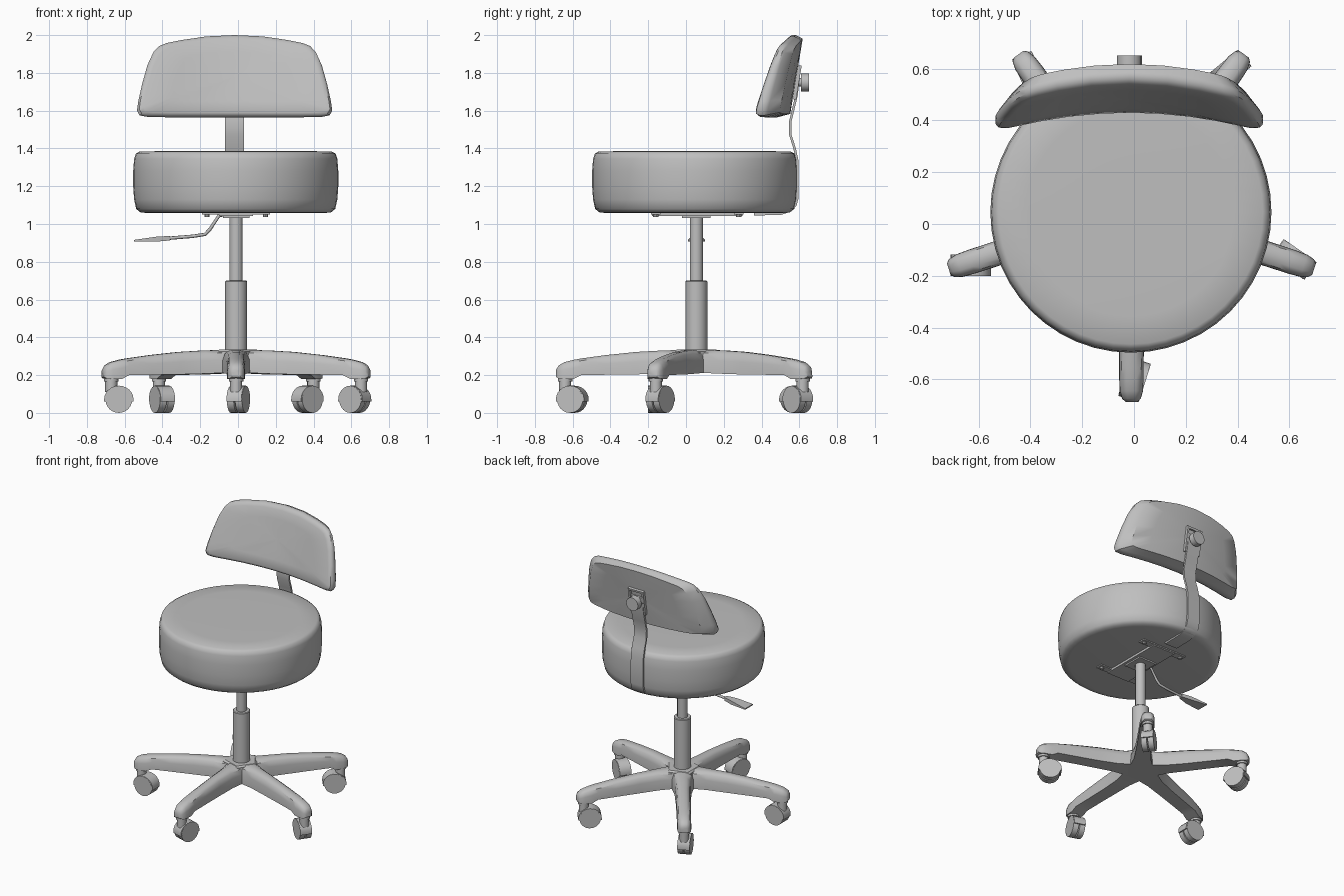
import bpy, bmesh, math
from mathutils import Vector, Matrix

cube = bpy.data.objects.get("Cube")
if cube:
    bpy.data.objects.remove(cube, do_unlink=True)

grey = bpy.data.materials.new("plain grey")
grey.use_nodes = True
grey.diffuse_color = (0.52, 0.52, 0.52, 1)
grey.node_tree.nodes["Principled BSDF"].inputs["Base Color"].default_value = (0.52, 0.52, 0.52, 1)

CX, CY = -0.01, 0.055          # column axis
STRAP_X = -0.018               # centre line of the backrest


def finish(name, bm, angle=35):
    bmesh.ops.remove_doubles(bm, verts=bm.verts, dist=1e-5)
    bmesh.ops.recalc_face_normals(bm, faces=bm.faces)
    mesh = bpy.data.meshes.new(name)
    bm.to_mesh(mesh)
    bm.free()
    mesh.materials.append(grey)
    ob = bpy.data.objects.new(name, mesh)
    bpy.context.collection.objects.link(ob)
    bpy.ops.object.select_all(action='DESELECT')
    ob.select_set(True)
    bpy.context.view_layer.objects.active = ob
    bpy.ops.object.shade_smooth_by_angle(angle=math.radians(angle))
    return ob


def loft(name, rings, angle=35):
    """Skin a list of closed rings and cap both ends."""
    bm = bmesh.new()
    rows = [[bm.verts.new(p) for p in ring] for ring in rings]
    n = len(rows[0])
    for a, b in zip(rows, rows[1:]):
        for i in range(n):
            bm.faces.new((a[i], a[(i + 1) % n], b[(i + 1) % n], b[i]))
    bm.faces.new(rows[0])
    bm.faces.new(rows[-1])
    return finish(name, bm, angle)


def lathe(name, profile, x, y, sides=32, angle=35):
    """Vertical turned part from (radius, height) pairs."""
    turn = [2 * math.pi * i / sides for i in range(sides)]
    return loft(name, [[(x + r * math.cos(t), y + r * math.sin(t), z) for t in turn]
                       for r, z in profile], angle)


def cylinder(name, centre, axis, radius, depth, sides=20):
    bm = bmesh.new()
    rot = Vector((0, 0, 1)).rotation_difference(Vector(axis)).to_matrix().to_4x4()
    bmesh.ops.create_cone(bm, cap_ends=True, segments=sides, radius1=radius, radius2=radius,
                          depth=depth, matrix=Matrix.Translation(centre) @ rot)
    return finish(name, bm)


def box(name, x0, x1, y0, y1, z0, z1):
    return loft(name, [[(x0, y0, z), (x1, y0, z), (x1, y1, z), (x0, y1, z)] for z in (z0, z1)])


def strip(name, path, width, thick):
    """Flat strap swept along (y, z) points."""
    rings = []
    for i, (y, z) in enumerate(path):
        a, b = path[max(i - 1, 0)], path[min(i + 1, len(path) - 1)]
        d = Vector((b[0] - a[0], b[1] - a[1])).normalized() * thick / 2
        ny, nz = -d.y, d.x
        rings.append([(STRAP_X + s * width / 2, y + k * ny, z + k * nz)
                      for s, k in ((-1, -1), (1, -1), (1, 1), (-1, 1))])
    return loft(name, rings)


# Round seat cushion
lathe("seat_cushion", [(0.47, 1.058), (0.505, 1.062), (0.527, 1.08), (0.538, 1.13), (0.543, 1.2),
                       (0.543, 1.28), (0.538, 1.345), (0.529, 1.372), (0.51, 1.383),
                       (0.40, 1.386), (0.1, 1.386)], -0.012, 0.046, 48, 50)

# Backrest: concentric outlines pushed to a depth between front and rear surfaces
half = [(0, 1.565), (0.12, 1.565), (0.25, 1.565), (0.36, 1.565), (0.46, 1.567), (0.503, 1.575),
        (0.517, 1.60), (0.51, 1.65), (0.49, 1.74), (0.462, 1.84), (0.43, 1.91), (0.40, 1.942),
        (0.36, 1.958), (0.28, 1.974), (0.15, 1.993), (0, 2.0)]
outline = half + [(-x, z) for x, z in half[-2:0:-1]]


def back_point(u, z, depth):
    front = 0.43 + 0.276 * (z - 1.6)
    rear = 0.555 + 0.165 * (z - 1.6)
    return (STRAP_X + u, front + (rear - front) * depth - 0.28 * u * u, z)


rings = []
for depth, ix, iz, s in [(0, 0.05, 0.03, 0.05), (0, 0.05, 0.03, 0.35), (0, 0.05, 0.03, 0.7),
                         (0.02, 0.035, 0.025, 1), (0.1, 0.012, 0.01, 1), (0.25, 0, 0, 1),
                         (0.5, 0, 0, 1), (0.6, 0.01, 0.004, 1), (1, 0.06, 0.018, 1),
                         (1, 0.06, 0.018, 0.7), (1, 0.06, 0.018, 0.35), (1, 0.06, 0.018, 0.05)]:
    rings.append([back_point(u * (1 - ix / 0.517) * s,
                             1.78 + (z - 1.78) * (1 - iz / 0.218) * s, depth) for u, z in outline])
loft("backrest", rings, 40)

# Strap carrying the backrest, slot frame and clamp knob
strip("backrest_strap", [(0.36, 1.052), (0.50, 1.054), (0.55, 1.07), (0.58, 1.10), (0.59, 1.14),
                         (0.588, 1.34), (0.575, 1.40), (0.553, 1.47), (0.551, 1.54),
                         (0.566, 1.60), (0.585, 1.68), (0.597, 1.79)], 0.10, 0.013)
for side in (-1, 1):
    x = STRAP_X + side * 0.055
    rail = strip("slot_rail", [(0.572, 1.66), (0.602, 1.84)], 0.014, 0.022)
    rail.location.x = side * 0.055
strip("slot_top", [(0.598, 1.825), (0.601, 1.84)], 0.12, 0.022)
cylinder("knob_stem", (STRAP_X, 0.60, 1.75), (0, 1, 0), 0.022, 0.04)
cylinder("knob", (STRAP_X, 0.63, 1.75), (0, 1, 0), 0.048, 0.042, 16)

# Mechanism under the seat
box("seat_plate", -0.10, 0.08, -0.18, 0.30, 1.042, 1.06)
for y in (-0.16, 0.28):
    box("plate_crossbar", -0.19, 0.17, y - 0.025, y + 0.025, 1.05, 1.062)
    for x in (-0.165, 0.145):
        cylinder("plate_bolt", (x, y, 1.047), (0, 0, 1), 0.014, 0.018, 10)
box("mechanism_housing", -0.08, 0.06, -0.02, 0.13, 1.032, 1.06)

# Height lever: bent rod and flat paddle
curve = bpy.data.curves.new("lever_rod", 'CURVE')
curve.dimensions = '3D'
curve.bevel_depth = 0.009
curve.bevel_resolution = 2
curve.use_fill_caps = True
pts = [(-0.06, 1.05), (-0.10, 1.045), (-0.15, 0.97), (-0.175, 0.945), (-0.24, 0.935), (-0.40, 0.922)]
spline = curve.splines.new('POLY')
spline.points.add(len(pts) - 1)
for p, (x, z) in zip(spline.points, pts):
    p.co = (x, CY, z, 1)
curve.materials.append(grey)
bpy.context.collection.objects.link(bpy.data.objects.new("lever_rod", curve))
loft("lever_paddle", [[(x, CY - w, z - t), (x, CY + w, z - t), (x, CY + w, z + t), (x, CY - w, z + t)]
                      for x, z, w, t in ((-0.36, 0.925, 0.014, 0.012), (-0.43, 0.92, 0.03, 0.013),
                                         (-0.55, 0.912, 0.045, 0.004))])

# Gas column
lathe("column_sleeve", [(0.058, 0.30), (0.058, 0.695), (0.054, 0.70)], CX, CY, 24)
lathe("column_rod", [(0.035, 0.69), (0.035, 1.045)], CX, CY, 24)

# Five-legged base
lathe("base_hub", [(0.135, 0.212), (0.125, 0.325), (0.11, 0.335)], CX, CY, 5).location = (0, 0, 0)
section = [(-1, 0), (1, 0), (0.98, 0.55), (0.8, 0.85), (0.4, 0.98), (-0.4, 0.98), (-0.8, 0.85), (-0.98, 0.55)]
stations = [(0.0, 0.15, 0.335, 0.212), (0.1, 0.145, 0.335, 0.212), (0.18, 0.112, 0.333, 0.208),
            (0.32, 0.1, 0.325, 0.204), (0.48, 0.096, 0.308, 0.202), (0.61, 0.095, 0.29, 0.2),
            (0.65, 0.095, 0.283, 0.18), (0.70, 0.09, 0.27, 0.18), (0.73, 0.072, 0.252, 0.182),
            (0.742, 0.045, 0.23, 0.19)]
# Caster rolling direction for each leg angle
legs = [(-90, (0.3, 0.95)), (-18, (-0.82, 0.57)), (54, (-0.77, -0.64)),
        (126, (0.4, -0.9)), (198, (1.0, 0.0))]
for degrees, heading in legs:
    out = Vector((math.cos(math.radians(degrees)), math.sin(math.radians(degrees)), 0))
    side = Vector((-out.y, out.x, 0))
    centre = Vector((CX, CY, 0))
    loft("base_leg", [[centre + out * r + side * (u * w / 2) + Vector((0, 0, bot + v * (top - bot)))
                       for u, v in section] for r, w, top, bot in stations], 40)

    # Swivel stem, twin wheels and half-round hood
    stem = centre + out * 0.695
    lathe("caster_stem", [(0.032, 0.11), (0.032, 0.165), (0.038, 0.166), (0.038, 0.20)], stem.x, stem.y, 16)
    roll = Vector((*heading, 0)).normalized()
    axle = Vector((-roll.y, roll.x, 0))
    hub = stem + roll * 0.04 + Vector((0, 0, 0.071))
    for s in (-1, 1):
        cylinder("caster_wheel", hub + axle * s * 0.023, axle, 0.071, 0.038, 24)
    arc = [math.pi * i / 12 for i in range(13)]
    hood = [(0.078 * math.cos(a), 0.073 * math.sin(a)) for a in arc]
    hood = [(hood[0][0], -0.012)] + hood + [(hood[-1][0], -0.012)]
    loft("caster_hood", [[hub + roll * p + axle * s * 0.041 + Vector((0, 0, q)) for p, q in hood]
                         for s in (-1, 1)])
